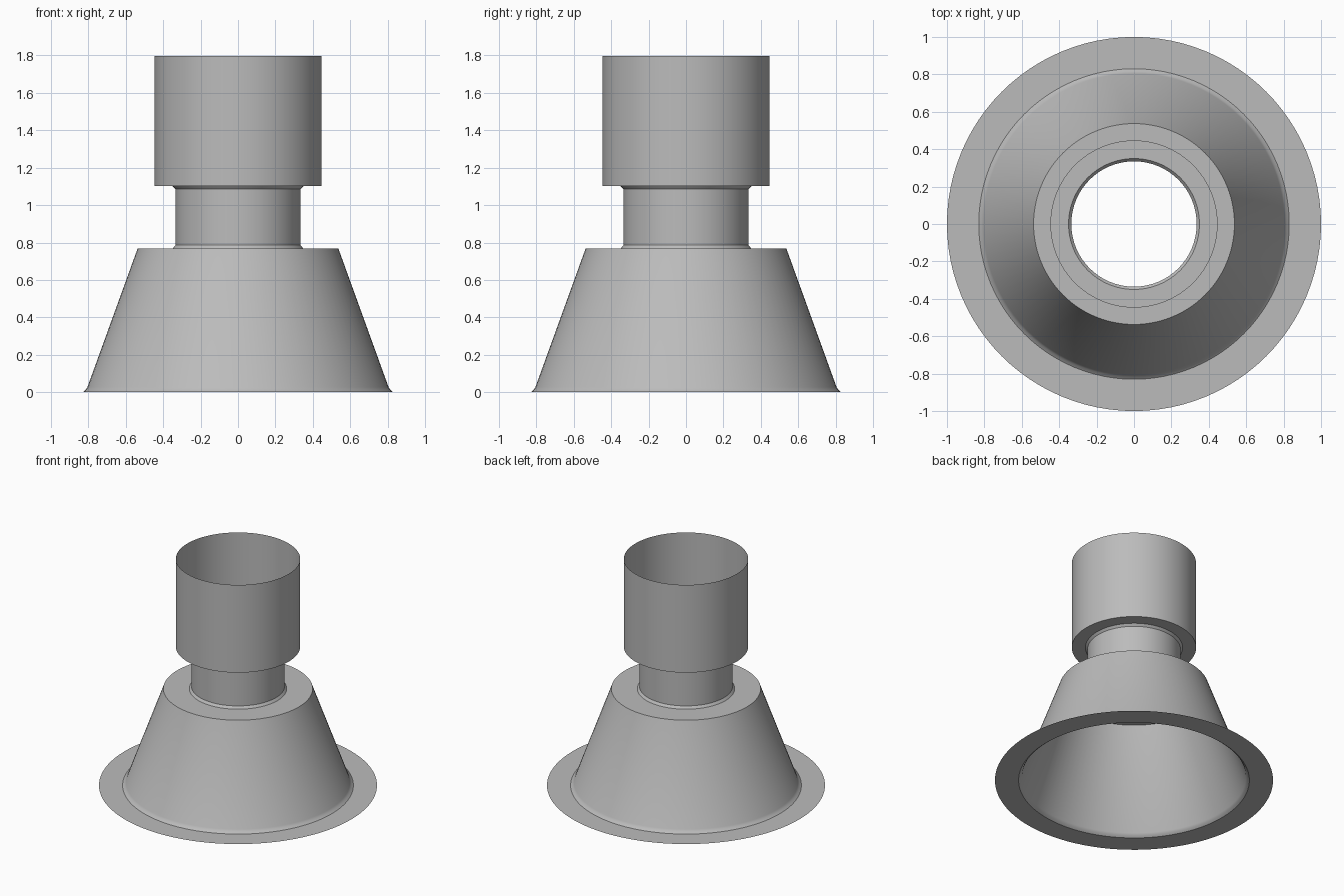
import bpy
import bmesh
import math

cube = bpy.data.objects.get("Cube")
if cube:
    bpy.data.objects.remove(cube, do_unlink=True)

SEGMENTS = 96

metal = bpy.data.materials.new("plain_grey")
metal.use_nodes = True
grey = (0.5, 0.5, 0.5, 1.0)
metal.diffuse_color = grey
metal.node_tree.nodes["Principled BSDF"].inputs["Base Color"].default_value = grey


def lathe(name, profile):
    """Revolve an open (radius, height) profile, listed bottom to top, round z."""
    bm = bmesh.new()
    rings = []
    for r, z in profile:
        rings.append([bm.verts.new((r * math.cos(a), r * math.sin(a), z))
                      for a in (2 * math.pi * i / SEGMENTS for i in range(SEGMENTS))])
    for low, high in zip(rings, rings[1:]):
        for i in range(SEGMENTS):
            j = (i + 1) % SEGMENTS
            bm.faces.new((low[i], low[j], high[j], high[i]))
    mesh = bpy.data.meshes.new(name)
    bm.to_mesh(mesh)
    bm.free()
    mesh.materials.append(metal)
    obj = bpy.data.objects.new(name, mesh)
    bpy.context.collection.objects.link(obj)
    bpy.ops.object.select_all(action="DESELECT")
    obj.select_set(True)
    bpy.context.view_layer.objects.active = obj
    bpy.ops.object.shade_smooth_by_angle(angle=math.radians(30))
    return obj


# Thin sheet parts that meet edge to edge, open at both ends
lathe("base_flange", [(1.0, 0), (0.83, 0)])
lathe("cone_skirt", [(0.83, 0), (0.815, 0.012), (0.805, 0.027), (0.537, 0.767)])
lathe("shoulder", [(0.537, 0.767), (0.35, 0.767)])
lathe("neck", [(0.35, 0.767), (0.335, 0.786), (0.335, 1.085), (0.35, 1.102)])
lathe("collar_floor", [(0.35, 1.102), (0.447, 1.102)])
lathe("collar_wall", [(0.447, 1.102), (0.447, 1.798)])
